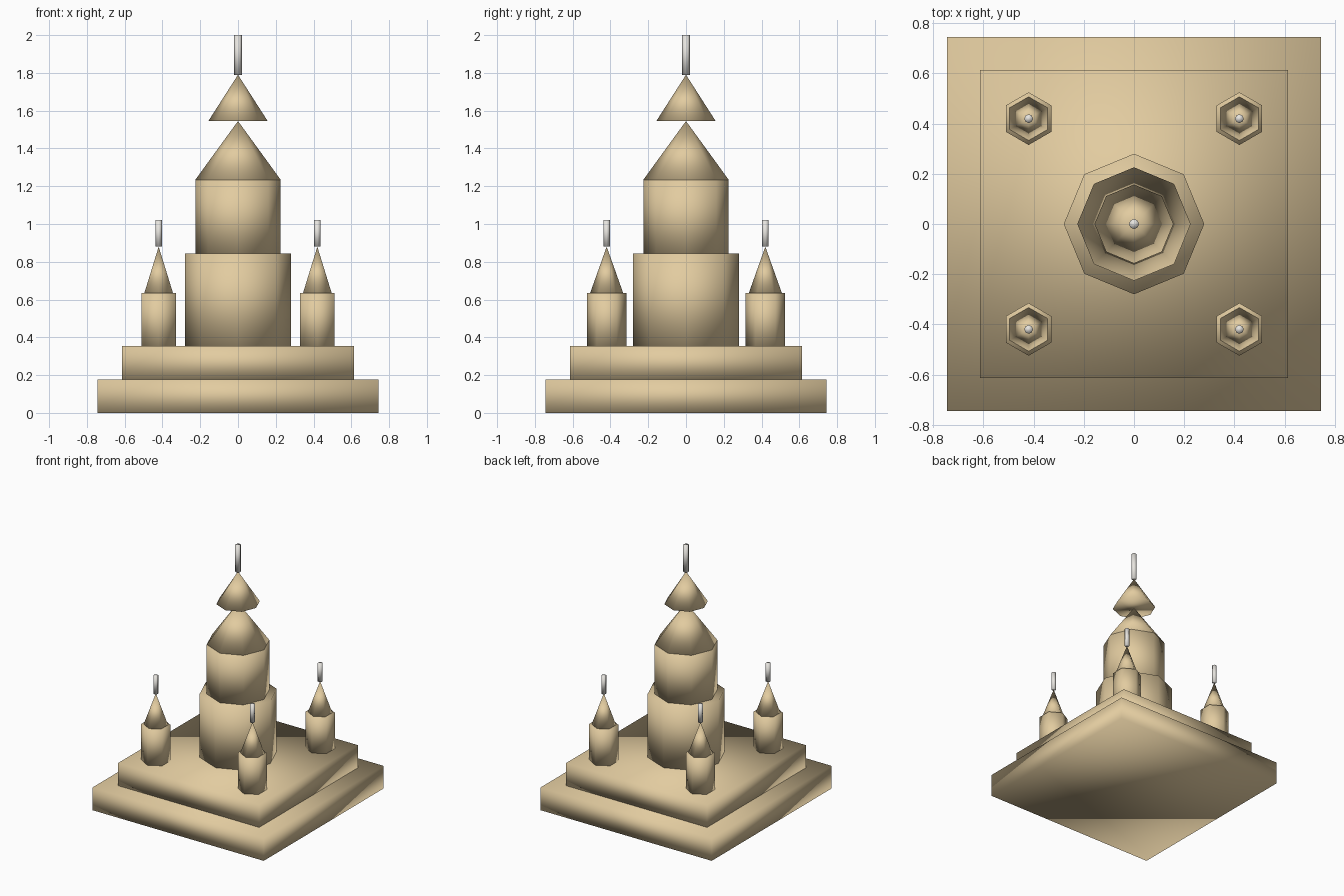
import bpy, bmesh
from math import cos, sin, pi

if "Cube" in bpy.data.objects:
    bpy.data.objects.remove(bpy.data.objects["Cube"])


def material(name, color):
    m = bpy.data.materials.new(name)
    m.diffuse_color = color
    m.use_nodes = True
    m.node_tree.nodes["Principled BSDF"].inputs["Base Color"].default_value = m.diffuse_color
    return m


stone = material("sandstone", (0.76, 0.60, 0.35, 1))
metal = material("pale_metal", (0.80, 0.78, 0.74, 1))


def prism(name, sides, r, z0, z1, at=(0, 0), mat=stone, cone=False, turn=pi / 2):
    """Upright closed prism or pointed cone with its first corner at angle turn."""
    bm = bmesh.new()

    def ring(z):
        return [bm.verts.new((at[0] + r * cos(turn + 2 * pi * i / sides),
                              at[1] + r * sin(turn + 2 * pi * i / sides), z))
                for i in range(sides)]

    low = ring(z0)
    bm.faces.new(low[::-1])
    if cone:
        tip = bm.verts.new((at[0], at[1], z1))
        for i in range(sides):
            bm.faces.new((low[i], low[(i + 1) % sides], tip))
    else:
        top = ring(z1)
        bm.faces.new(top)
        for i in range(sides):
            j = (i + 1) % sides
            bm.faces.new((low[i], low[j], top[j], top[i]))
    # soft shading over the low-poly facets
    for f in bm.faces:
        f.smooth = True
    me = bpy.data.meshes.new(name)
    bm.to_mesh(me)
    bm.free()
    me.materials.append(mat)
    ob = bpy.data.objects.new(name, me)
    bpy.context.collection.objects.link(ob)
    return ob


# Stepped square plinth
prism("lower_plinth", 4, 0.745 * 2 ** 0.5, 0, 0.177, turn=pi / 4)
prism("upper_plinth", 4, 0.613 * 2 ** 0.5, 0.177, 0.355, turn=pi / 4)

# Central octagonal tower
prism("lower_tower", 8, 0.28, 0.355, 0.845)
prism("upper_tower", 8, 0.226, 0.845, 1.234)
prism("tower_roof", 8, 0.226, 1.234, 1.545, cone=True)
prism("crown_roof", 8, 0.157, 1.545, 1.79, cone=True)
prism("main_finial", 8, 0.02, 1.79, 2.0, mat=metal)

# Hexagonal corner turrets
for sx, side in ((-1, "left"), (1, "right")):
    for sy, end in ((-1, "front"), (1, "back")):
        p = (0.42 * sx, 0.42 * sy)
        tag = f"{end}_{side}"
        prism(f"turret_{tag}", 6, 0.105, 0.355, 0.636, p)
        prism(f"turret_roof_{tag}", 6, 0.087, 0.636, 0.88, p, cone=True)
        prism(f"turret_finial_{tag}", 8, 0.0175, 0.88, 1.022, p, metal)
